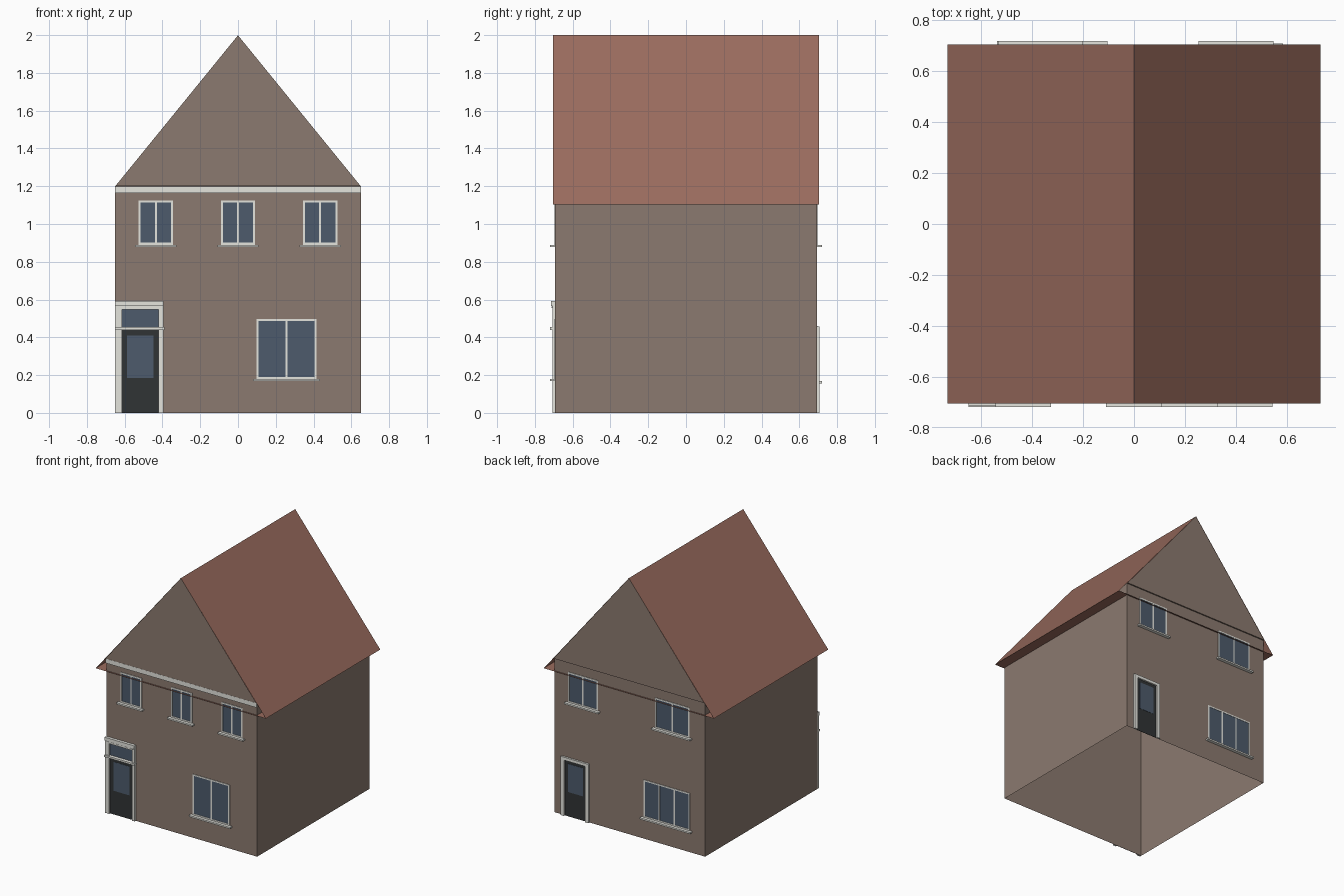
import bpy, bmesh

if "Cube" in bpy.data.objects:
    bpy.data.objects.remove(bpy.data.objects["Cube"])


def material(name, r, g, b):
    m = bpy.data.materials.new(name)
    m.diffuse_color = (r, g, b, 1)
    m.use_nodes = True
    m.node_tree.nodes["Principled BSDF"].inputs["Base Color"].default_value = m.diffuse_color
    return m


WALL = material("brick", 0.26, 0.195, 0.16)
ROOF = material("roof_tile", 0.325, 0.15, 0.112)
TRIM = material("pale_trim", 0.78, 0.78, 0.73)
GLASS = material("window_glass", 0.075, 0.105, 0.15)
DOOR = material("dark_door", 0.03, 0.034, 0.035)

FRONT, BACK = -1, 1
WALL_Y, ROOF_Y = 0.693, 0.704


def finish(name, bm, mat, fix_normals=True):
    if fix_normals:
        bmesh.ops.recalc_face_normals(bm, faces=bm.faces)
    me = bpy.data.meshes.new(name)
    bm.to_mesh(me)
    bm.free()
    me.materials.append(mat)
    ob = bpy.data.objects.new(name, me)
    bpy.context.collection.objects.link(ob)
    return ob


def panels(name, side, mat, rects, out):
    """One object of slabs on a facade; rects are (x0, x1, z0, z1), out is the outer |y|."""
    bm = bmesh.new()
    for x0, x1, z0, z1 in rects:
        quad = [(x0, z0), (x1, z0), (x1, z1), (x0, z1)]
        face = bm.faces.new([bm.verts.new((x, side * WALL_Y, z)) for x, z in quad])
        ext = bmesh.ops.extrude_face_region(bm, geom=[face])["geom"]
        moved = [v for v in ext if isinstance(v, bmesh.types.BMVert)]
        bmesh.ops.translate(bm, verts=moved, vec=(0, side * (out - WALL_Y), 0))
        if face.is_valid:
            bm.faces.remove(face)  # hidden side against the wall
    return finish(name, bm, mat)


def window(name, side, x0, x1, z0, z1, panes=2, sill=0.018):
    t = 0.011
    bars = [(x0, x0 + t, z0, z1), (x1 - t, x1, z0, z1),
            (x0 + t, x1 - t, z0, z0 + t), (x0 + t, x1 - t, z1 - t, z1)]
    for i in range(1, panes):
        c = x0 + (x1 - x0) * i / panes
        bars.append((c - t / 2, c + t / 2, z0 + t, z1 - t))
    panels(name + "_glass", side, GLASS, [(x0 + t, x1 - t, z0 + t, z1 - t)], 0.6945)
    panels(name + "_frame", side, TRIM, bars, 0.697)
    panels(name + "_sill", side, TRIM, [(x0 - sill, x1 + sill, z0 - 0.012, z0)], 0.719)


# Four walls, open at the bottom and top
bm = bmesh.new()
corners = [(-0.65, -WALL_Y), (0.65, -WALL_Y), (0.65, WALL_Y), (-0.65, WALL_Y)]
low, high = [[bm.verts.new((x, y, z)) for x, y in corners] for z in (0, 1.2)]
for i in range(4):
    j = (i + 1) % 4
    bm.faces.new((low[i], low[j], high[j], high[i]))
finish("house_walls", bm, WALL, fix_normals=False)

# Gable triangles, flush with the roof edges, with a narrow lip over the wall
for label, side in (("front", FRONT), ("back", BACK)):
    bm = bmesh.new()
    y = side * (ROOF_Y - 0.001)
    left, right, top = [bm.verts.new((x, y, z)) for x, z in ((-0.65, 1.2), (0.65, 1.2), (0, 1.999))]
    inner = [bm.verts.new((x, side * WALL_Y, 1.2)) for x in (-0.65, 0.65)]
    bm.faces.new((left, right, top) if side == FRONT else (right, left, top))
    lip = (inner[0], inner[1], right, left)
    bm.faces.new(lip if side == FRONT else lip[::-1])
    finish(label + "_gable", bm, WALL, fix_normals=False)

# Thin roof shell: two slopes and flat eave soffit, open at the gables
bm = bmesh.new()
tri = [(-0.733, 1.102), (0.733, 1.102), (0, 2.0)]
a, b = [[bm.verts.new((x, y, z)) for x, z in tri] for y in (-ROOF_Y, ROOF_Y)]
for i in range(3):
    j = (i + 1) % 3
    bm.faces.new((a[i], b[i], b[j], a[j]))
bmesh.ops.reverse_faces(bm, faces=bm.faces)
finish("roof", bm, ROOF, fix_normals=False)

# Front trim band under the gable
panels("front_band", FRONT, TRIM, [(-0.65, 0.65, 1.165, 1.1995)], 0.703)

# Front windows
for label, cx in (("left", -0.435), ("middle", 0), ("right", 0.435)):
    window("front_upper_window_" + label, FRONT, cx - 0.091, cx + 0.091, 0.89, 1.125)
window("front_lower_window", FRONT, 0.098, 0.415, 0.18, 0.497)

# Front door with fanlight and canopy
panels("front_door", FRONT, DOOR, [(-0.615, -0.42, 0, 0.44)], 0.695)
panels("front_door_glass", FRONT, GLASS, [(-0.587, -0.447, 0.185, 0.41)], 0.697)
panels("front_fanlight", FRONT, GLASS, [(-0.615, -0.42, 0.455, 0.547)], 0.695)
panels("front_door_surround", FRONT, TRIM,
       [(-0.65, -0.615, 0, 0.565), (-0.42, -0.395, 0, 0.565),
        (-0.615, -0.42, 0.547, 0.565)], 0.707)
panels("front_door_moulding", FRONT, TRIM, [(-0.625, -0.41, 0.555, 0.562)], 0.711)
panels("front_door_canopy", FRONT, TRIM, [(-0.65, -0.395, 0.565, 0.592)], 0.715)
panels("front_door_transom", FRONT, TRIM, [(-0.65, -0.39, 0.44, 0.454)], 0.719)

# Back windows
window("back_upper_window_wide", BACK, -0.517, -0.22, 0.89, 1.125)
window("back_upper_window_narrow", BACK, 0.272, 0.53, 0.89, 1.125)
window("back_lower_window", BACK, -0.52, -0.122, 0.168, 0.46, panes=3)

# Back door
panels("back_door", BACK, DOOR, [(0.373, 0.557, 0, 0.435)], 0.695)
panels("back_door_glass", BACK, GLASS, [(0.40, 0.53, 0.19, 0.41)], 0.697)
panels("back_door_surround", BACK, TRIM,
       [(0.345, 0.373, 0, 0.458), (0.557, 0.585, 0, 0.458),
        (0.373, 0.557, 0.435, 0.458)], 0.708)
